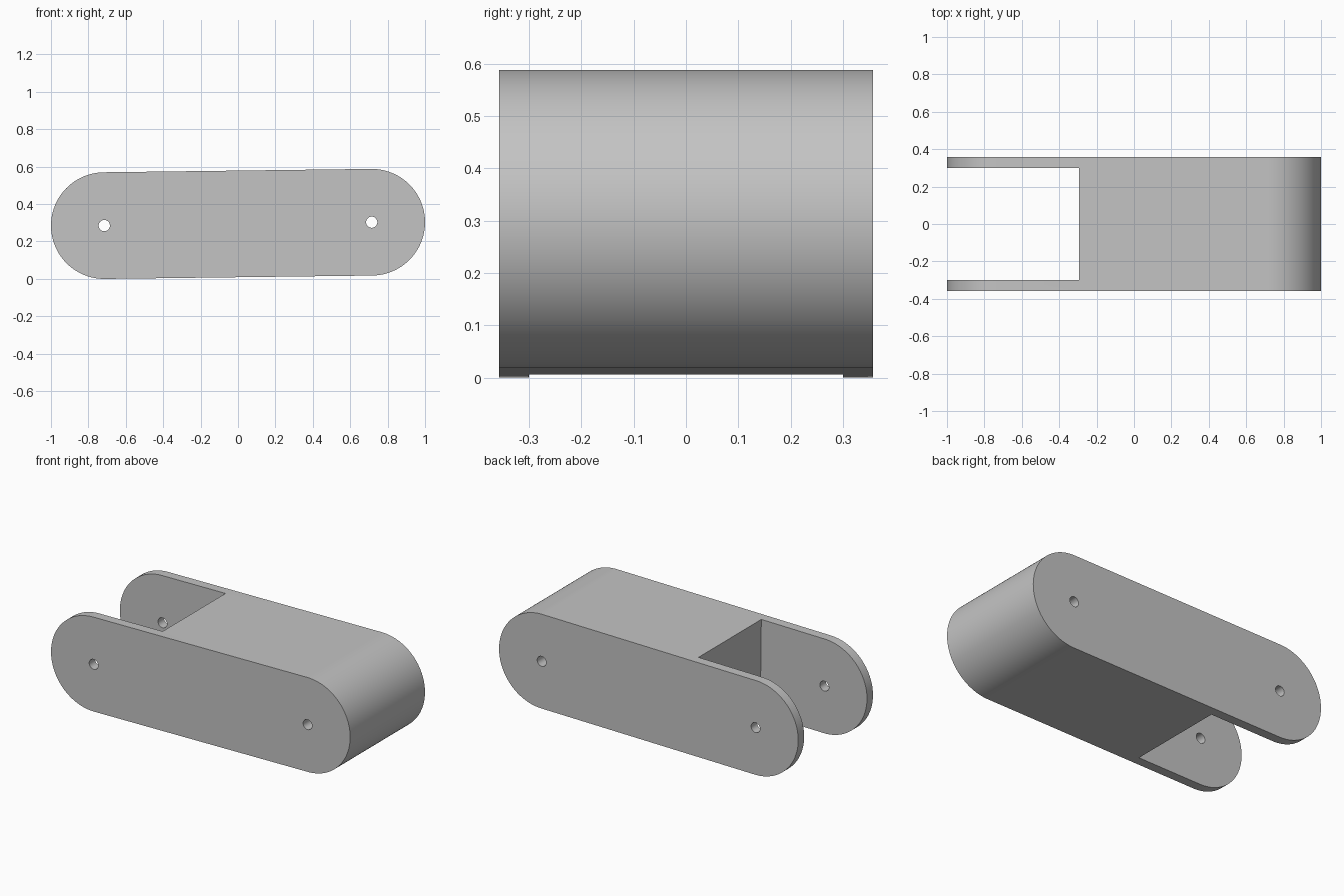
import bpy, bmesh, math
from mathutils import Matrix

cube = bpy.data.objects.get("Cube")
if cube:
    bpy.data.objects.remove(cube, do_unlink=True)

REACH, RADIUS, HALF_WIDTH = 0.715, 0.285, 0.357
SLOT_END, SLOT_HALF, BORE = -0.29, 0.3, 0.03
RISE = 0.009  # half the height difference between the two end centres
TILT = Matrix.Translation((0, 0, RADIUS + RISE)) @ Matrix.Rotation(-math.asin(RISE / REACH), 4, 'Y')

grey = bpy.data.materials.new("plain grey")
grey.use_nodes = True
colour = (0.55, 0.55, 0.55, 1)
grey.diffuse_color = colour
grey.node_tree.nodes["Principled BSDF"].inputs["Base Color"].default_value = colour


def prism(name, outline, half_width):
    """Extrude an outline in the xz plane along y, then tilt it."""
    bm = bmesh.new()
    face = bm.faces.new([bm.verts.new((x, -half_width, z)) for x, z in outline])
    extruded = bmesh.ops.extrude_face_region(bm, geom=[face])["geom"]
    bmesh.ops.translate(bm, vec=(0, 2 * half_width, 0),
                        verts=[v for v in extruded if isinstance(v, bmesh.types.BMVert)])
    bmesh.ops.recalc_face_normals(bm, faces=bm.faces)
    bm.transform(TILT)
    mesh = bpy.data.meshes.new(name)
    bm.to_mesh(mesh)
    bm.free()
    mesh.materials.append(grey)
    obj = bpy.data.objects.new(name, mesh)
    bpy.context.collection.objects.link(obj)
    return obj


def arc(cx, radius, start, sweep, steps):
    angles = [start + sweep * i / steps for i in range(steps + 1)]
    return [(cx + radius * math.cos(a), radius * math.sin(a)) for a in angles]


# Round-ended link body
body = prism("link_body", arc(REACH, RADIUS, -math.pi / 2, math.pi, 48)
             + arc(-REACH, RADIUS, math.pi / 2, math.pi, 48), HALF_WIDTH)

# Fork slot and the two pin holes
cutters = [prism("fork_slot_cutter", [(-2, -1), (SLOT_END, -1), (SLOT_END, 1), (-2, 1)], SLOT_HALF)]
for side, x in (("right", -REACH), ("left", REACH)):
    cutters.append(prism(side + "_pin_hole_cutter", arc(x, BORE, 0, math.tau, 32)[:-1], 0.5))

bpy.ops.object.select_all(action='DESELECT')
bpy.context.view_layer.objects.active = body
body.select_set(True)
for cutter in cutters:
    cutter.hide_render = True
    cut = body.modifiers.new(cutter.name, 'BOOLEAN')
    cut.operation, cut.solver, cut.object = 'DIFFERENCE', 'EXACT', cutter
    bpy.ops.object.modifier_apply(modifier=cut.name)
    bpy.data.objects.remove(cutter, do_unlink=True)

bpy.ops.object.shade_smooth_by_angle(angle=math.radians(30))
